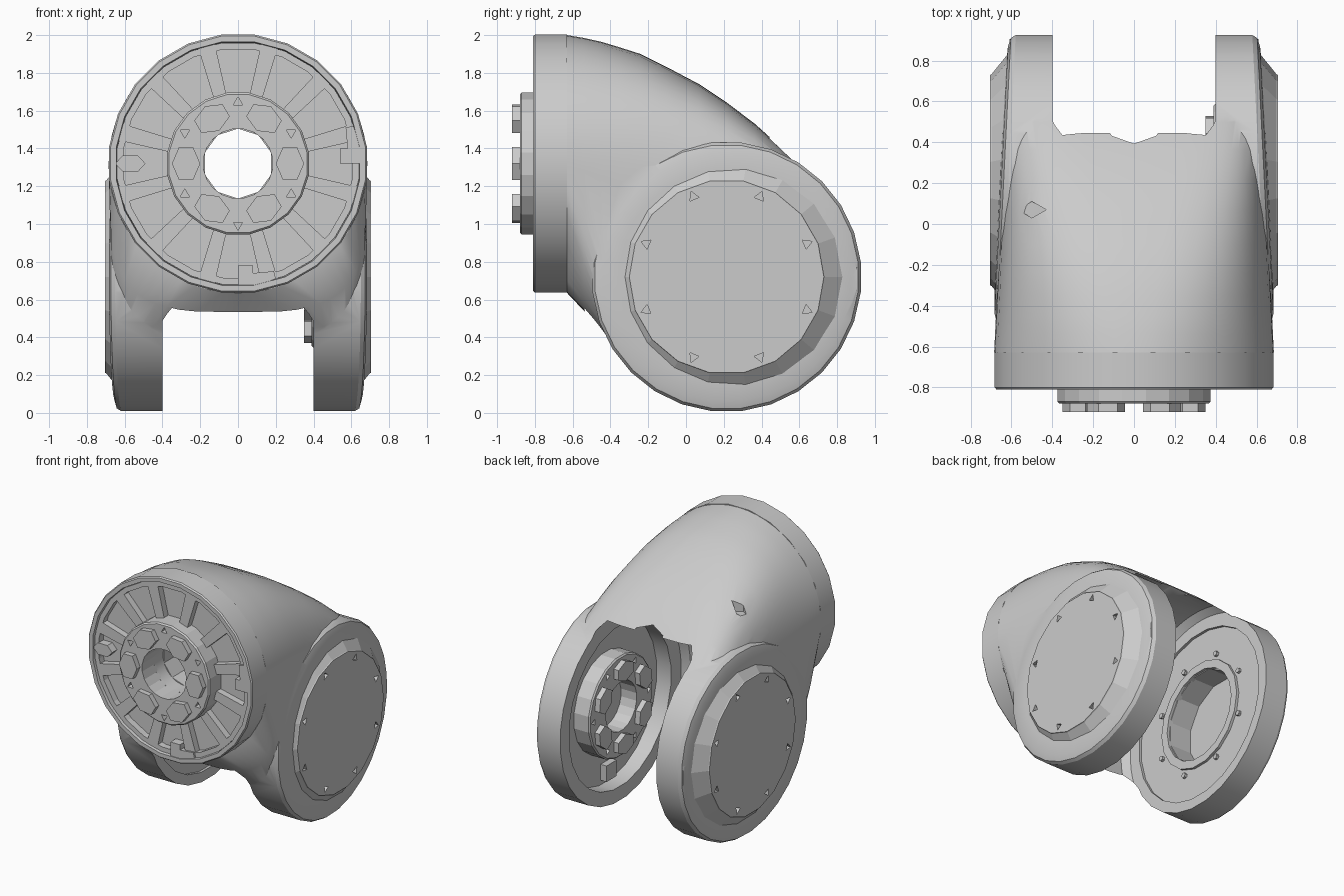
import bpy, bmesh, math
from mathutils import Matrix, Vector

cube = bpy.data.objects.get("Cube")
if cube:
    bpy.data.objects.remove(cube)

GREY = (0.6, 0.6, 0.6, 1)
metal = bpy.data.materials.new("cast_grey")
metal.diffuse_color = GREY
metal.use_nodes = True
metal.node_tree.nodes["Principled BSDF"].inputs["Base Color"].default_value = GREY

# Frames: local z points out of the flange, along +x, or along -x
FRONT = Matrix.Translation((0, 0, 1.32)) @ Matrix.Rotation(math.pi / 2, 4, 'X')
JOINT = Matrix.Translation((0, 0.215, 0.72))
PLUS_X = JOINT @ Matrix.Rotation(math.pi / 2, 4, 'Y')
MINUS_X = JOINT @ Matrix.Rotation(-math.pi / 2, 4, 'Y')


def finish(name, bm, frame=Matrix()):
    bmesh.ops.transform(bm, matrix=frame, verts=bm.verts)
    bmesh.ops.recalc_face_normals(bm, faces=bm.faces)
    mesh = bpy.data.meshes.new(name)
    bm.to_mesh(mesh)
    bm.free()
    mesh.materials.append(metal)
    ob = bpy.data.objects.new(name, mesh)
    bpy.context.collection.objects.link(ob)
    return ob


def skin(bm, rings, closed=False):
    """Join rings of points with quads; cap the ends unless closed."""
    rows = [[bm.verts.new(p) for p in ring] for ring in rings]
    pairs = list(zip(rows, rows[1:])) + ([(rows[-1], rows[0])] if closed else [])
    for a, b in pairs:
        for i in range(len(a)):
            j = (i + 1) % len(a)
            bm.faces.new((a[i], a[j], b[j], b[i]))
    if not closed:
        bm.faces.new(rows[0])
        bm.faces.new(rows[-1])


def revolve(name, profile, frame, sides, closed=False):
    bm = bmesh.new()
    turn = [2 * math.pi * (i + 0.5) / sides for i in range(sides)]
    skin(bm, [[(r * math.cos(a), r * math.sin(a), z) for a in turn]
              for r, z in profile], closed)
    return finish(name, bm, frame)


def around(name, count, start, shape, frame):
    """Repeat one prism (outline, bottom, top) around the local z axis."""
    outline, low, high = shape
    bm = bmesh.new()
    for i in range(count):
        spin = Matrix.Rotation(start + 2 * math.pi * i / count, 3, 'Z')
        skin(bm, [[spin @ Vector((x, y, z)) for x, y in outline] for z in (low, high)])
    return finish(name, bm, frame)


def ngon(sides, cx, rx, ry):
    return [(cx + rx * math.cos(2 * math.pi * i / sides),
             ry * math.sin(2 * math.pi * i / sides)) for i in range(sides)]


def combine(target, operation, *others):
    bpy.context.view_layer.objects.active = target
    for other in others:
        mod = target.modifiers.new("combine", 'BOOLEAN')
        mod.operation, mod.solver, mod.object = operation, 'EXACT', other
        bpy.ops.object.modifier_apply(modifier=mod.name)
        bpy.data.objects.remove(other)


def smooth(ob, angle):
    bpy.ops.object.select_all(action='DESELECT')
    ob.select_set(True)
    bpy.context.view_layer.objects.active = ob
    bpy.ops.object.shade_smooth_by_angle(angle=math.radians(angle))


# Elbow housing: round at the flange, boxy towards the fork (y, top, bottom)
stations = [(-.63, 2.0, .635), (-.54, 1.985, .54), (-.45, 1.965, .44), (-.35, 1.935, .31),
            (-.24, 1.9, .19), (-.1, 1.83, .095), (.07, 1.74, .035), (.22, 1.64, .02),
            (.365, 1.53, .035), (.5, 1.41, .08), (.6, 1.31, .135), (.7, 1.18, .21),
            (.81, 1.03, .34), (.88, .89, .48), (.905, .79, .62)]


def power(v, n):
    return math.copysign(abs(v) ** (2 / n), v)


def section(y, top, bottom, sides=56):
    t = (y + .63) / 1.535
    width, mid = .685 - .075 * t, 1.32 - .6 * t
    ring = []
    for i in range(sides):
        a = 2 * math.pi * i / sides
        c, s = math.cos(a), math.sin(a)
        n = 2 + 2 * t + 4 * t ** 3 if s > 0 else 2 + 6 * min(1, (y + .63) / .3)
        reach = top - mid if s > 0 else mid - bottom
        ring.append((width * power(c, n), y, mid + reach * power(s, n)))
    return ring


bm = bmesh.new()
skin(bm, [section(*s) for s in stations])
housing = finish("elbow_housing", bm)

# Round fork cheeks whose outer faces taper inwards to the back
taper = Matrix()
taper[2][1] = -.05
cheek = [(.715, .36), (.715, .615), (.7, .638), (.66, .65), (.57, .655)]
combine(housing, 'UNION',
        *[revolve("fork_cheek", cheek, f @ taper, 28) for f in (PLUS_X, MINUS_X)])

# Fork slot, through bore, pockets inside each cheek and a dimple on the back
SLOT = Matrix.Translation((0, .01, -.01)) @ PLUS_X
combine(housing, 'DIFFERENCE',
        revolve("slot_cutter", [(.74, -.4), (.78, -.35), (.78, .35), (.74, .4)], SLOT, 64),
        revolve("bore_cutter", [(.185, -.6), (.185, 1)], FRONT, 10),
        revolve("left_pocket_cutter", [(.61, .3), (.61, .52)], PLUS_X, 24),
        revolve("right_pocket_cutter", [(.64, .3), (.64, .42)], MINUS_X, 24),
        revolve("right_bore_cutter", [(.34, .3), (.34, .6)], MINUS_X, 12),
        around("dimple_cutter", 1, 0, (ngon(4, 0, .07, .04), 1.6, 2),
               Matrix.Translation((-.5, .07, 0))))
smooth(housing, 28)

# Front flange drum with a recessed face, pocket ribs and key blocks
drum = revolve("front_flange", [(.185, .63), (.688, .63), (.688, .80), (.68, .81),
                                (.65, .81), (.64, .74), (.185, .74)], FRONT, 24, True)
smooth(drum, 25)
around("flange_ribs", 12, math.pi / 12,
       ([(.37, -.035), (.645, -.045), (.645, .045), (.37, .035)], .73, .79), FRONT)
revolve("flange_lip", [(.61, .73), (.645, .73), (.645, .79), (.61, .79)], FRONT, 24, True)
for place, angle in (("bottom", -math.pi / 2), ("side", 0)):
    around(place + "_flange_key", 1, angle,
           ([(.54, 0), (.65, 0), (.65, .09), (.61, .2), (.57, .19), (.58, .08), (.54, .08)],
            .73, .805), FRONT)
around("flange_stop", 1, math.pi, (ngon(6, .57, .08, .05), .73, .80), FRONT)


# Coupling hubs: pierced ring with six driving dogs and bolt holes
def hub(name, frame, base, face):
    ring = revolve(name, [(.185, base), (.38, base), (.38, face - .01), (.37, face),
                          (.185, face)], frame, 20, True)
    combine(ring, 'DIFFERENCE',
            around("bolt_cutter", 6, math.pi / 6,
                   (ngon(3, .325, .028, .028), face - .06, face + .1), frame))
    around(name + "_dogs", 6, 0, (ngon(6, .275, .075, .1), face - .01, face + .04), frame)


hub("front_hub", FRONT, .72, .88)
hub("left_fork_hub", MINUS_X, -.53, -.39)

# Fork interior details
around("left_fork_key", 1, math.pi,
       ([(.45, -.06), (.57, -.06), (.57, .06), (.45, .06)], -.53, -.47), MINUS_X)
revolve("right_fork_seat", [(.34, .40), (.40, .40), (.40, .44), (.34, .44)],
        MINUS_X, 18, True)
around("right_fork_bolts", 8, math.pi / 8, (ngon(6, .44, .02, .02), .40, .44), MINUS_X)

# Round side covers with conical rims and eight bolt holes
for side, frame in (("left", PLUS_X), ("right", MINUS_X)):
    cover = revolve(side + "_cover", [(.64, .60), (.518, .698), (.515, .705)], frame, 18)
    combine(cover, 'DIFFERENCE',
            around("bolt_cutter", 8, math.pi / 8,
                   (ngon(3, .46, .03, .03), .67, .75), frame))
